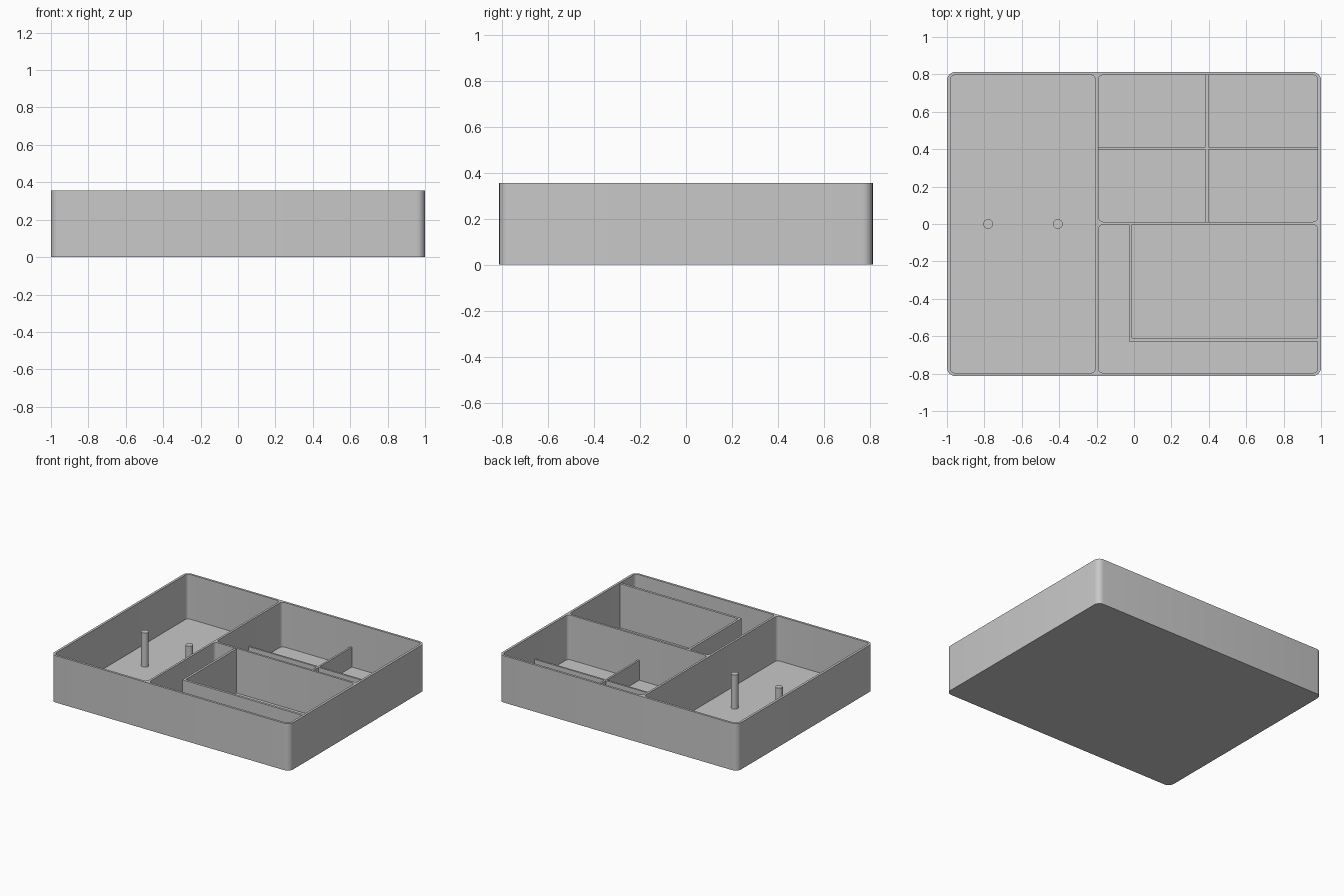
import bpy, bmesh, math

old = bpy.data.objects.get("Cube")
if old:
    bpy.data.objects.remove(old, do_unlink=True)

HEIGHT, FLOOR = 0.355, 0.017

grey = bpy.data.materials.new("plain grey")
grey.use_nodes = True
colour = (0.58, 0.58, 0.58, 1)
grey.diffuse_color = colour
grey.node_tree.nodes["Principled BSDF"].inputs["Base Color"].default_value = colour


def prism(name, outline, z0, z1):
    """Extrude a flat outline from z0 to z1."""
    bm = bmesh.new()
    base = bm.faces.new([bm.verts.new((x, y, z0)) for x, y in outline])
    top = bmesh.ops.extrude_face_region(bm, geom=[base])["geom"]
    moved = [v for v in top if isinstance(v, bmesh.types.BMVert)]
    bmesh.ops.translate(bm, verts=moved, vec=(0, 0, z1 - z0))
    bmesh.ops.recalc_face_normals(bm, faces=bm.faces)
    mesh = bpy.data.meshes.new(name)
    bm.to_mesh(mesh)
    bm.free()
    mesh.materials.append(grey)
    obj = bpy.data.objects.new(name, mesh)
    bpy.context.collection.objects.link(obj)
    return obj


def rounded(x0, x1, y0, y1, r, steps=6):
    """Rectangle outline with rounded corners."""
    points = []
    centres = [(x1 - r, y1 - r), (x0 + r, y1 - r), (x0 + r, y0 + r), (x1 - r, y0 + r)]
    for i, (cx, cy) in enumerate(centres):
        for s in range(steps + 1):
            a = math.pi / 2 * (i + s / steps)
            points.append((cx + r * math.cos(a), cy + r * math.sin(a)))
    return points


def box(x0, x1, y0, y1):
    return [(x0, y0), (x1, y0), (x1, y1), (x0, y1)]


def smooth(obj):
    bpy.ops.object.select_all(action="DESELECT")
    obj.select_set(True)
    bpy.context.view_layer.objects.active = obj
    bpy.ops.object.shade_smooth_by_angle(angle=math.radians(30))


# Tray body: a rounded block with three pockets cut into it
body = prism("tray_body", rounded(-1, 1, -0.813, 0.813, 0.045), 0, HEIGHT)
pockets = {
    "long_pocket": (-0.982, -0.206, -0.796, 0.796),
    "back_pocket": (-0.19, 0.982, 0.012, 0.796),
    "front_pocket": (-0.19, 0.982, -0.796, -0.004),
}
for name, rect in pockets.items():
    cutter = prism(name, rounded(*rect, 0.025), FLOOR, HEIGHT + 0.1)
    cutter.hide_render = True
    cut = body.modifiers.new(name, "BOOLEAN")
    cut.operation, cut.solver, cut.object = "DIFFERENCE", "EXACT", cutter
    bpy.context.view_layer.objects.active = body
    bpy.ops.object.modifier_apply(modifier=name)
    bpy.data.objects.remove(cutter, do_unlink=True)
smooth(body)

# Low crossed dividers in the back pocket
LOW = 0.167
prism("low_divider_long", box(-0.195, 0.985, 0.397, 0.411), FLOOR, LOW)
prism("low_divider_back", box(0.383, 0.397, 0.411, 0.8), FLOOR, LOW)
prism("low_divider_front", box(0.383, 0.397, 0.01, 0.397), FLOOR, LOW)

# L-shaped wall around the inner bay of the front pocket
bay = [(-0.027, -0.003), (-0.027, -0.628), (0.983, -0.628),
       (0.983, -0.61), (-0.01, -0.61), (-0.01, -0.003)]
prism("bay_wall", bay, FLOOR, HEIGHT - 0.004)

# Two spindle posts in the long pocket
for name, x in (("right_post", -0.78), ("left_post", -0.407)):
    r = 0.026
    smooth(prism(name, rounded(x - r, x + r, -r, r, r * 0.999), FLOOR, 0.275))
